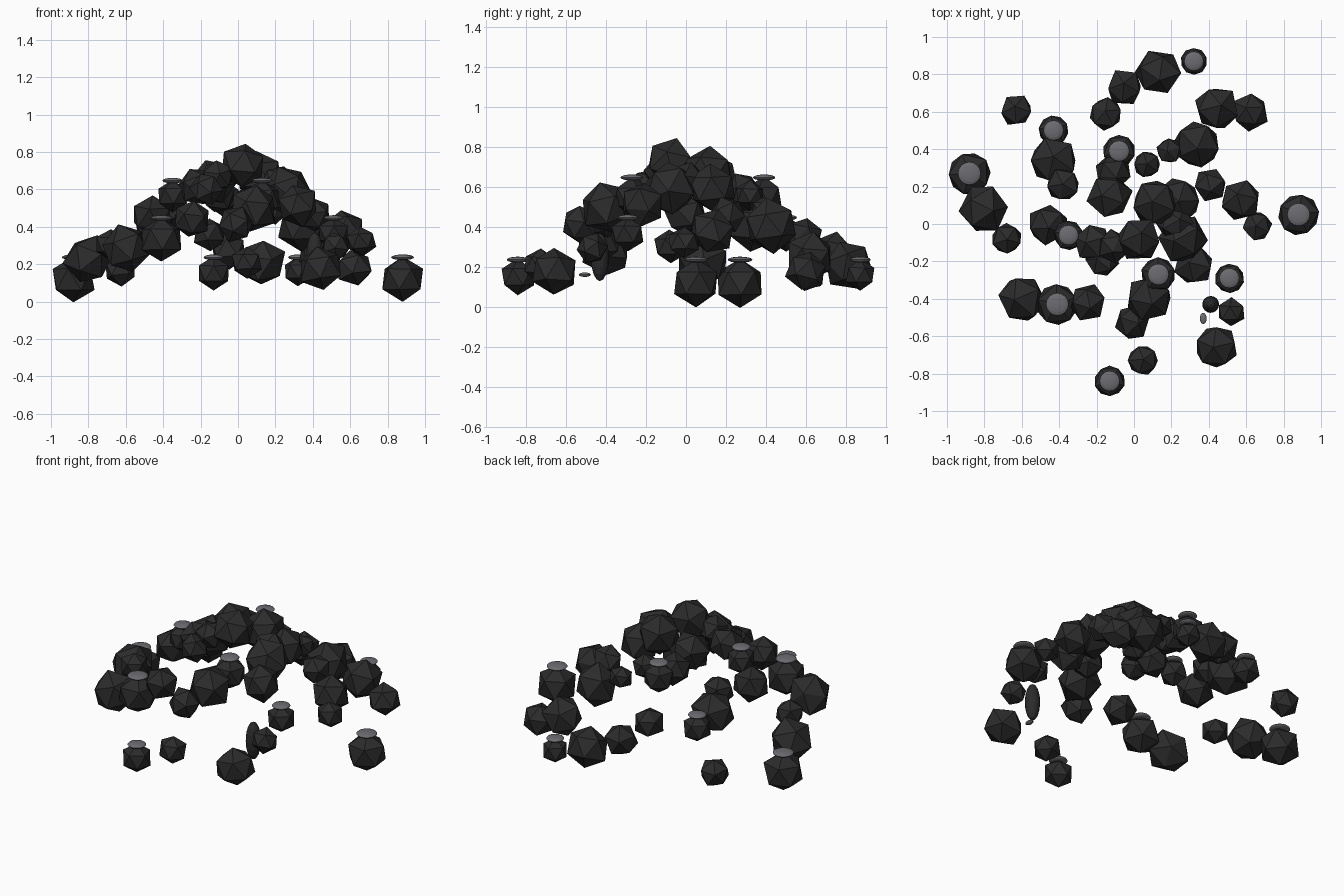
import bpy, bmesh, math, random
from mathutils import Matrix, Vector

random.seed(7)


def material(name, rgb):
    m = bpy.data.materials.new(name)
    m.diffuse_color = (*rgb, 1)
    return m


COAL = material("charcoal", (0.024, 0.024, 0.024))
ASH = material("ash_grey", (0.15, 0.15, 0.165))


def finish(bm, name, mat):
    me = bpy.data.meshes.new(name)
    bm.to_mesh(me)
    bm.free()
    me.materials.append(mat)
    ob = bpy.data.objects.new(name, me)
    bpy.context.collection.objects.link(ob)
    return ob


def lump(name, x, y, z, r, tilt=0.0, jitter=0.07, stretch=(1, 1, 1)):
    """Rough twenty-sided lump with slightly uneven corners."""
    bm = bmesh.new()
    bmesh.ops.create_icosphere(bm, subdivisions=1, radius=r * 1.03)
    for v in bm.verts:
        v.co *= 1 + random.uniform(-jitter, jitter)
    turn = (Matrix.Rotation(random.uniform(0, math.tau), 4, 'Z')
            @ Matrix.Rotation(random.uniform(-tilt, tilt), 4, 'X'))
    size = Matrix.Diagonal((*stretch, 1))
    bm.transform(Matrix.Translation(Vector((x, y, z))) @ size @ turn)
    return finish(bm, name, COAL)


def flake(name, x, y, z, size, mat):
    """Flattened round flake."""
    bm = bmesh.new()
    bmesh.ops.create_uvsphere(bm, u_segments=16, v_segments=8, radius=1)
    bm.transform(Matrix.Translation((x, y, z)) @ Matrix.Diagonal((*size, 1)))
    return finish(bm, name, mat)


# Lumps carrying an ash flake, grouped by flake height: x, y, radius
capped = {
    0.235: [(0.88, 0.05, 0.12), (-0.88, 0.27, 0.122), (0.32, 0.87, 0.078),
            (-0.13, -0.84, 0.088)],
    0.445: [(-0.43, 0.50, 0.086), (-0.41, -0.43, 0.118), (0.51, -0.29, 0.085)],
    0.645: [(-0.08, 0.39, 0.095), (-0.35, -0.06, 0.085), (0.13, -0.27, 0.1)],
}
for level, lumps in capped.items():
    for x, y, r in lumps:
        lump("capped_lump", x, y, level - 0.95 * r, r, jitter=0.03)
        w = 0.035 + 0.22 * r
        flake("ash_flake", x, y, level + 0.002, (w, w, 0.015), ASH)

# Bare lumps lying on the cone of the heap: x, y, radius
heap = [
    # back arms
    (0.13, 0.81, 0.125), (-0.05, 0.73, 0.10), (-0.15, 0.59, 0.09),
    (0.62, 0.60, 0.10), (0.44, 0.62, 0.12), (0.34, 0.42, 0.13),
    (0.19, 0.39, 0.07), (0.07, 0.32, 0.075), (-0.63, 0.61, 0.09),
    # left arms
    (-0.43, 0.34, 0.13), (-0.38, 0.21, 0.09), (-0.80, 0.08, 0.13),
    (-0.68, -0.08, 0.085), (-0.60, -0.40, 0.13), (-0.25, -0.42, 0.10),
    (-0.46, 0.0, 0.11), (-0.22, -0.10, 0.105), (-0.17, -0.20, 0.085),
    # front arms
    (0.08, -0.40, 0.13), (-0.01, -0.53, 0.095), (0.52, -0.47, 0.08),
    # right arm
    (0.66, -0.01, 0.08), (0.57, 0.13, 0.11), (0.41, 0.21, 0.09),
    # crown
    (-0.13, 0.15, 0.12), (-0.11, 0.28, 0.10), (-0.11, -0.12, 0.09),
    (0.03, -0.08, 0.12), (0.11, 0.11, 0.13), (0.24, 0.13, 0.12),
    (0.22, 0.0, 0.10), (0.26, -0.08, 0.13), (0.32, -0.22, 0.11),
]
for x, y, r in heap:
    lump("coal_lump", x, y, 0.785 - 0.7 * math.hypot(x, y), r, tilt=0.4)

# Stray lumps lying lower at the front
lump("front_lump", 0.44, -0.66, 0.18, 0.12, tilt=0.3)
lump("front_pebble", 0.05, -0.73, 0.21, 0.085, tilt=0.3)

# Upright splinter and small loose flake
flake("splinter", 0.41, -0.43, 0.25, (0.045, 0.045, 0.12), COAL)
flake("loose_flake", 0.37, -0.505, 0.162, (0.018, 0.03, 0.011), ASH)
